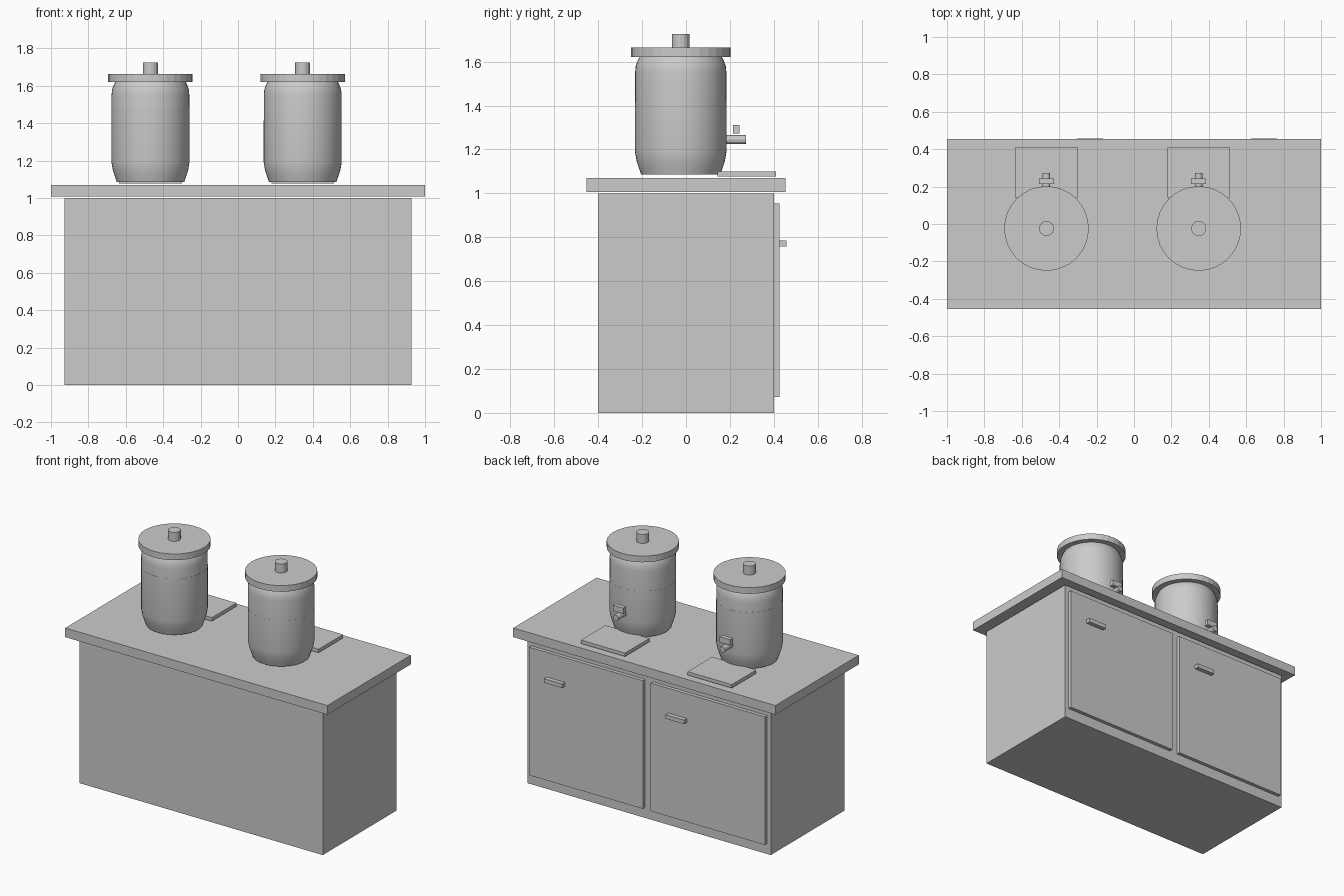
import bpy, bmesh, math
from mathutils import Matrix

if "Cube" in bpy.data.objects:
    bpy.data.objects.remove(bpy.data.objects["Cube"])


def finish(bm, name, smooth=False):
    bmesh.ops.recalc_face_normals(bm, faces=bm.faces)
    me = bpy.data.meshes.new(name)
    bm.to_mesh(me)
    bm.free()
    ob = bpy.data.objects.new(name, me)
    bpy.context.collection.objects.link(ob)
    if smooth:
        bpy.ops.object.select_all(action='DESELECT')
        bpy.context.view_layer.objects.active = ob
        ob.select_set(True)
        bpy.ops.object.shade_smooth_by_angle(angle=math.radians(40))
    return ob


def box(name, x, y, z):
    bm = bmesh.new()
    bmesh.ops.create_cube(bm, size=1)
    for v in bm.verts:
        for i, (lo, hi) in enumerate((x, y, z)):
            v.co[i] = lo if v.co[i] < 0 else hi
    return finish(bm, name)


def cylinder(name, loc, r, depth, sides, along_y=False):
    bm = bmesh.new()
    rot = Matrix.Rotation(math.pi / 2, 4, 'X') if along_y else Matrix()
    bmesh.ops.create_cone(bm, cap_ends=True, segments=sides, radius1=r, radius2=r,
                          depth=depth, matrix=Matrix.Translation(loc) @ rot)
    return finish(bm, name)


def lathe(name, profile, cx, cy, sides=48):
    bm = bmesh.new()
    verts = [bm.verts.new((cx + r, cy, z)) for r, z in profile]
    edges = [bm.edges.new(p) for p in zip(verts, verts[1:])]
    bmesh.ops.spin(bm, geom=verts + edges, cent=(cx, cy, 0), axis=(0, 0, 1),
                   angle=2 * math.pi, steps=sides, use_merge=True)
    bmesh.ops.remove_doubles(bm, verts=bm.verts, dist=0.0001)
    return finish(bm, name, smooth=True)


# Cabinet and countertop
box("cabinet_body", (-0.928, 0.928), (-0.402, 0.402), (0, 1.0))
box("countertop", (-1, 1), (-0.454, 0.454), (1.007, 1.07))

# Doors with handles on the rear side
for side, (x0, x1), hx in (("left", (-0.90, -0.03), -0.235), ("right", (0.03, 0.90), 0.695)):
    box(side + "_door", (x0, x1), (0.402, 0.427), (0.072, 0.955))
    box(side + "_door_handle", (hx - 0.07, hx + 0.07), (0.427, 0.457), (0.757, 0.785))

# Jar outline from base to rim
JAR = [(0, 1.085), (0.18, 1.085), (0.188, 1.11), (0.2, 1.145), (0.208, 1.19),
       (0.208, 1.55), (0.205, 1.58), (0.196, 1.605), (0.185, 1.625)]
CY = -0.024

# Drink dispensers
for side, cx, level in (("left", -0.468, 1.485), ("right", 0.346, 1.413)):
    lathe(side + "_jar", JAR, cx, CY)
    # liquid almost touching the jar wall
    fill = [(r + 0.0006 if r else 0, z) for r, z in JAR[:5]]
    lathe(side + "_liquid", fill + [(0.2086, level), (0, level)], cx, CY)
    cylinder(side + "_lid", (cx, CY, 1.642), 0.226, 0.043, 32)
    cylinder(side + "_lid_knob", (cx, CY, 1.694), 0.04, 0.062, 16)
    # tap
    cylinder(side + "_spout", (cx, 0.224, 1.245), 0.02, 0.098, 12, along_y=True)
    box(side + "_tap_handle", (cx - 0.04, cx + 0.04), (0.214, 0.244), (1.272, 1.312))
    # drip tray
    box(side + "_drip_tray", (cx - 0.168, cx + 0.168), (0.143, 0.41), (1.076, 1.1))
